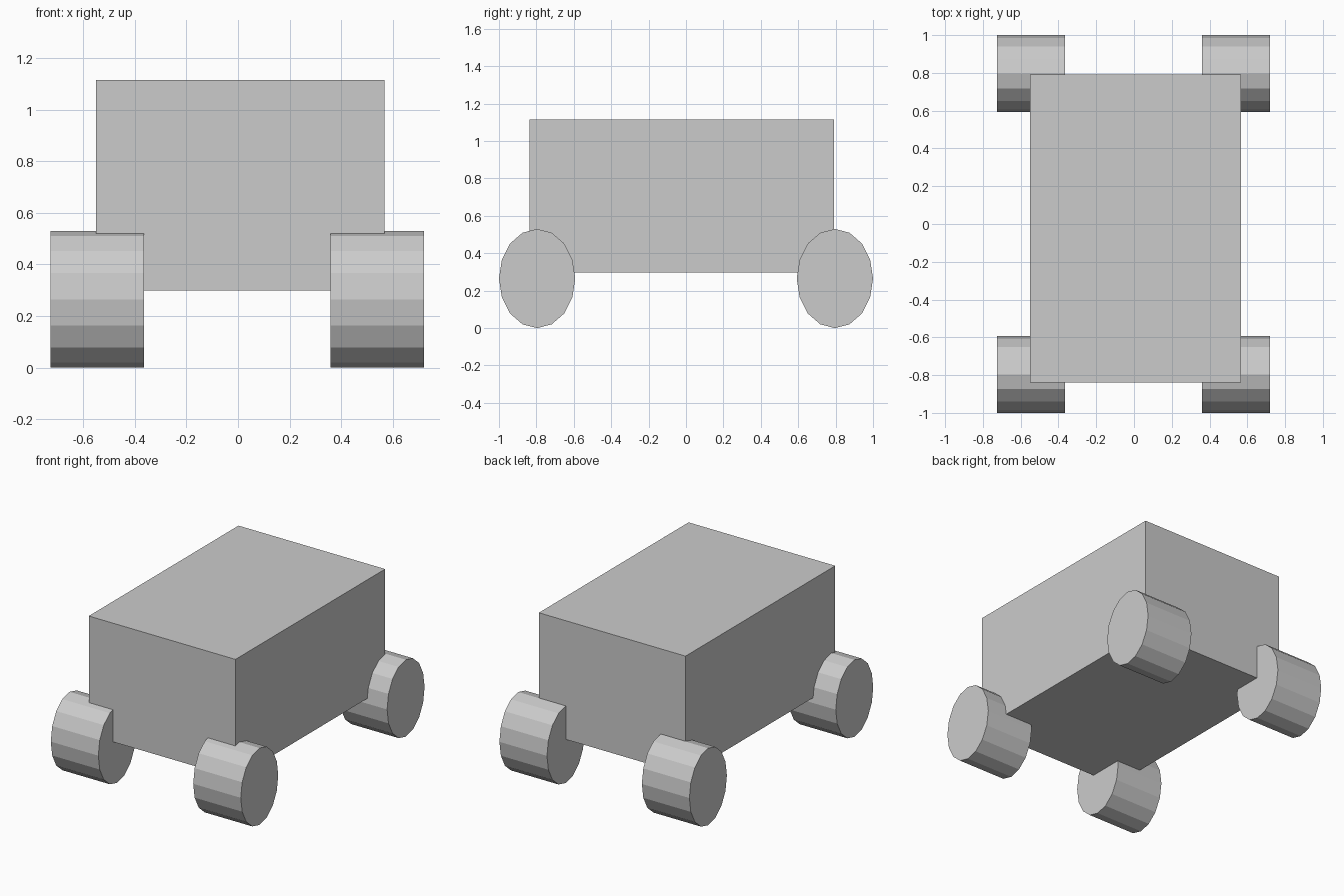
import bpy
from math import pi

if "Cube" in bpy.data.objects:
    bpy.data.objects.remove(bpy.data.objects["Cube"])


def box(name, lo, hi):
    bpy.ops.mesh.primitive_cube_add(size=1, location=[(a + b) / 2 for a, b in zip(lo, hi)])
    ob = bpy.context.object
    ob.name = name
    ob.scale = [b - a for a, b in zip(lo, hi)]
    bpy.ops.object.transform_apply(location=False, rotation=False, scale=True)


def wheel(name, x, y):
    # 16-sided cylinder along x, slightly taller than it is long
    bpy.ops.mesh.primitive_cylinder_add(vertices=16, radius=1, depth=0.362, rotation=(0, pi / 2, 0))
    ob = bpy.context.object
    ob.name = name
    bpy.ops.object.transform_apply(location=False, rotation=True, scale=False)
    ob.scale = (1, 0.204, 0.265)
    ob.location = (x, y, 0.265)
    bpy.ops.object.transform_apply(location=False, rotation=False, scale=True)


# Body
box("body", (-0.55, -0.838, 0.298), (0.567, 0.791, 1.115))

# Four wheels
for side, x in (("left", -0.545), ("right", 0.54)):
    for end, y in (("front", -0.796), ("rear", 0.796)):
        wheel(f"{end}_{side}_wheel", x, y)
